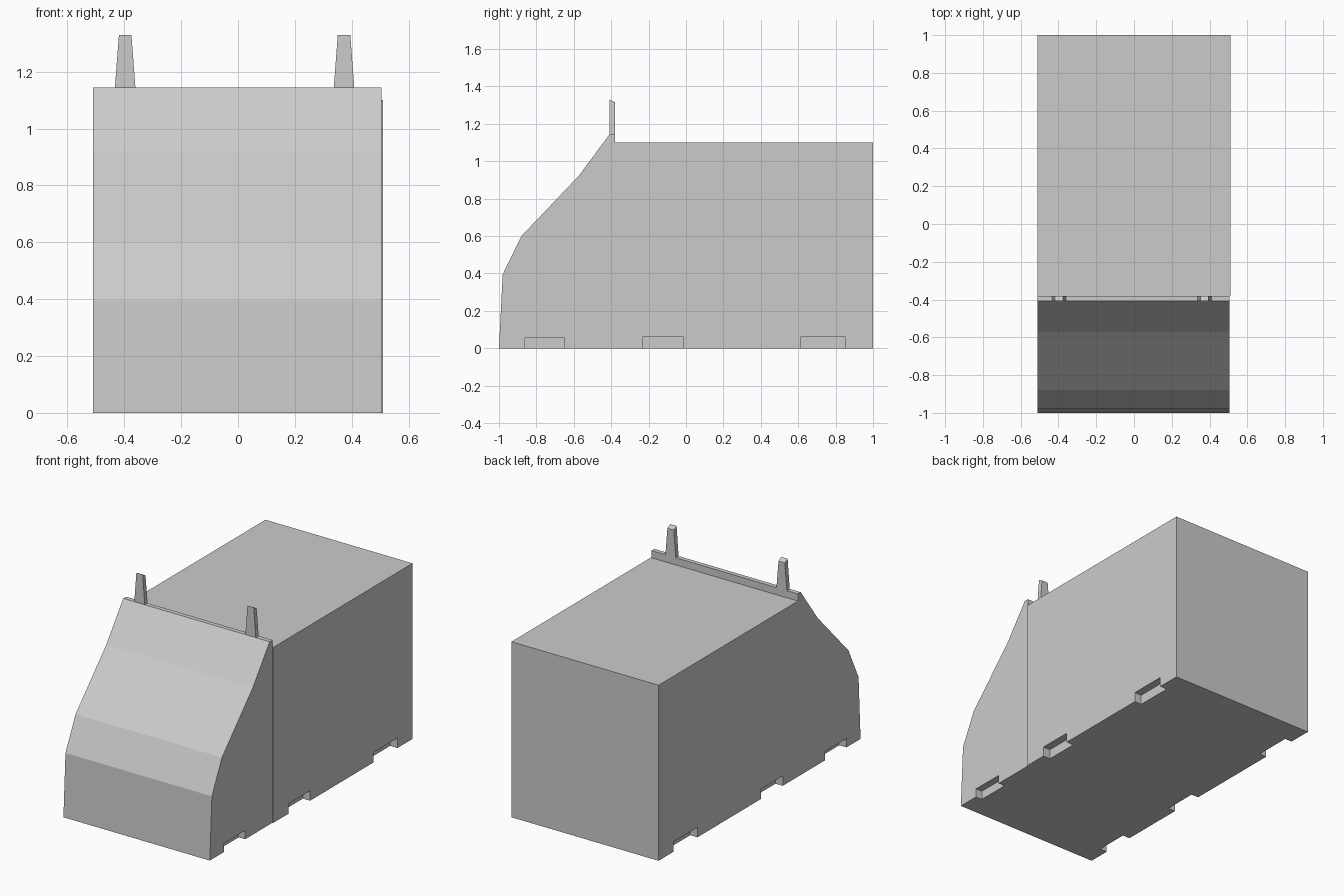
import bpy, bmesh
from mathutils import Vector

if "Cube" in bpy.data.objects:
    bpy.data.objects.remove(bpy.data.objects["Cube"])


def prism(name, outline, axis, lo, hi):
    """Extrude a flat outline: axis 'x' takes (y, z) points, axis 'y' takes (x, z)."""
    def place(p, d):
        return Vector((d, p[0], p[1])) if axis == 'x' else Vector((p[0], d, p[1]))
    bm = bmesh.new()
    a = [bm.verts.new(place(p, lo)) for p in outline]
    b = [bm.verts.new(place(p, hi)) for p in outline]
    bm.faces.new(a)
    bm.faces.new(b[::-1])
    for i in range(len(a)):
        j = (i + 1) % len(a)
        bm.faces.new((a[i], b[i], b[j], a[j]))
    bmesh.ops.recalc_face_normals(bm, faces=bm.faces)
    mesh = bpy.data.meshes.new(name)
    bm.to_mesh(mesh)
    bm.free()
    obj = bpy.data.objects.new(name, mesh)
    bpy.context.collection.objects.link(obj)
    return obj


def box(name, x0, x1, y0, y1, z0, z1):
    return prism(name, [(y0, z0), (y1, z0), (y1, z1), (y0, z1)], 'x', x0, x1)


def cut(target, cutter):
    """Subtract the cutter, bake the result and discard the cutter."""
    cutter.hide_render = True
    mod = target.modifiers.new("cut", 'BOOLEAN')
    mod.operation = 'DIFFERENCE'
    mod.solver = 'EXACT'
    mod.object = cutter
    bpy.context.view_layer.objects.active = target
    bpy.ops.object.modifier_apply(modifier=mod.name)
    bpy.data.objects.remove(cutter)


# Body: sloped nose, raised lip and long rear box as one side profile
body = prism("truck_body", [
    (-1.0, 0), (-0.98, 0.395), (-0.88, 0.6), (-0.575, 0.92), (-0.408, 1.145),
    (-0.38, 1.145), (-0.38, 1.1), (1.0, 1.1), (1.0, 0)], 'x', -0.51, 0.51)

# The nose is slightly narrower than the rear box on the right side
cut(body, box("nose_step_cutter", 0.505, 0.7, -1.2, -0.38, -0.2, 1.4))

# Wheel recesses along both lower edges
for y0, y1, top in [(-0.86, -0.65, 0.055), (-0.23, -0.015, 0.062), (0.615, 0.85, 0.062)]:
    for side in (-1, 1):
        x0, x1 = sorted((side * 0.46, side * 0.6))
        cut(body, box("wheel_recess_cutter", x0, x1, y0, y1, -0.1, top))

# Tapered uprights on the lip, tops sloping down to the rear
for name, x in [("left_upright", -0.397), ("right_upright", 0.373)]:
    post = prism(name, [(x - 0.036, 1.145), (x + 0.036, 1.145),
                        (x + 0.022, 1.33), (x - 0.022, 1.33)], 'y', -0.408, -0.38)
    for v in post.data.vertices:
        if v.co.z > 1.3 and v.co.y > -0.39:
            v.co.z = 1.315
